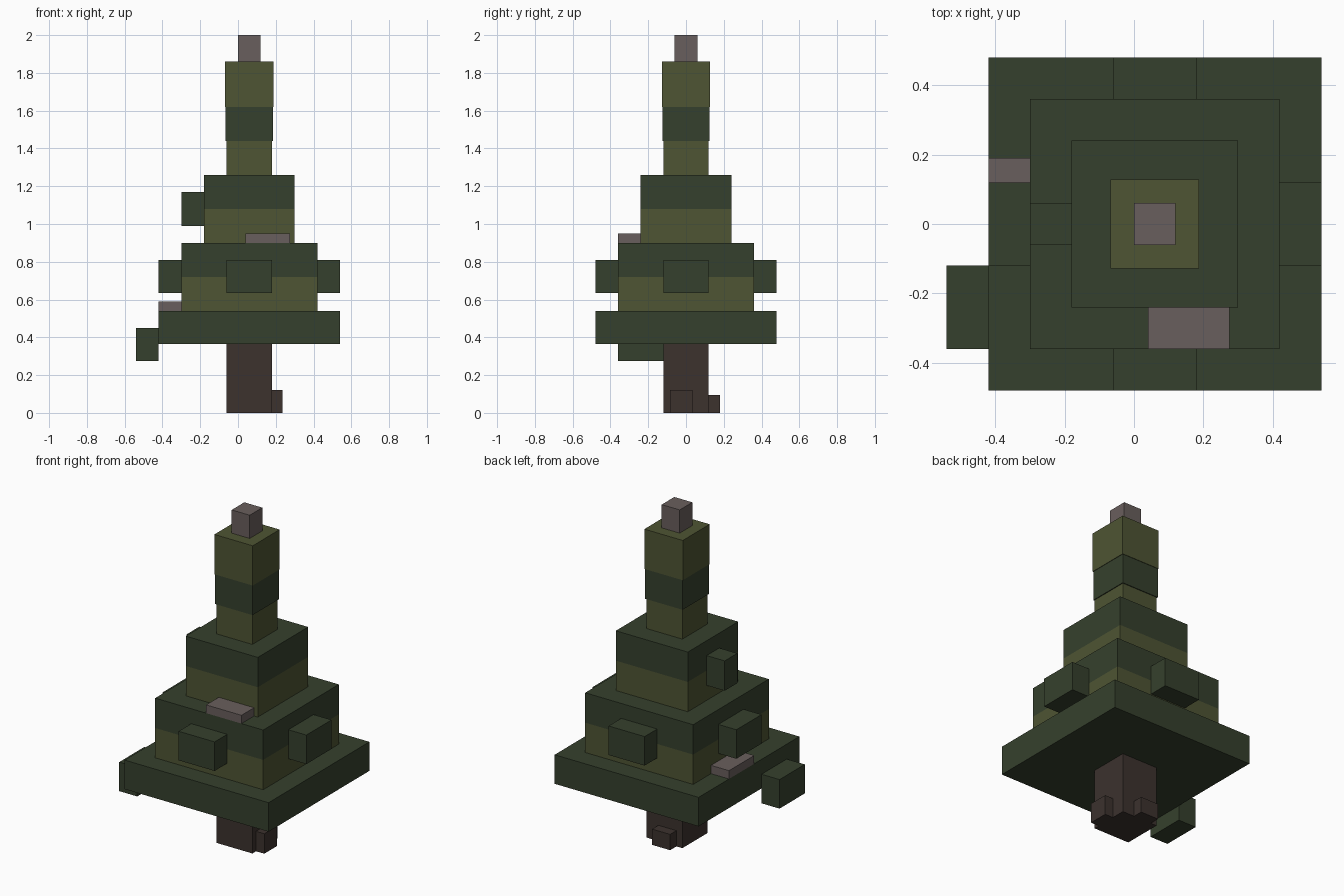
import bpy
import bmesh

default = bpy.data.objects.get("Cube")
if default:
    bpy.data.objects.remove(default, do_unlink=True)


def make_material(name, rgb):
    mat = bpy.data.materials.new(name)
    mat.use_nodes = True
    mat.diffuse_color = (*rgb, 1)
    bsdf = next(n for n in mat.node_tree.nodes if n.type == 'BSDF_PRINCIPLED')
    bsdf.inputs["Base Color"].default_value = (*rgb, 1)
    bsdf.inputs["Roughness"].default_value = 0.9
    return mat


dark_green = make_material("dark_green", (0.036, 0.051, 0.026))
olive = make_material("olive_green", (0.077, 0.089, 0.033))
bark = make_material("bark_brown", (0.045, 0.032, 0.027))
pale = make_material("pale_grey", (0.141, 0.114, 0.109))


def block(name, mat, xs, ys, zs):
    """Box spanning the given ranges."""
    bm = bmesh.new()
    bmesh.ops.create_cube(bm, size=1)
    for v in bm.verts:
        v.co = [r[0] if c < 0 else r[1] for c, r in zip(v.co, (xs, ys, zs))]
    mesh = bpy.data.meshes.new(name)
    bm.to_mesh(mesh)
    bm.free()
    mesh.materials.append(mat)
    obj = bpy.data.objects.new(name, mesh)
    bpy.context.collection.objects.link(obj)
    return obj


AXIS = 0.06  # x position of the trunk axis


def tier(name, mat, half, z0, z1):
    """Square block centred on the trunk axis."""
    return block(name, mat, (AXIS - half, AXIS + half), (-half, half), (z0, z1))


# Trunk and roots
tier("trunk", bark, 0.12, 0, 0.365)
block("left_root", bark, (0.17, 0.235), (-0.085, 0.035), (0, 0.12))
block("back_root", bark, (-0.02, 0.10), (0.11, 0.18), (0, 0.095))

# Foliage tiers from the bottom up
tier("bottom_tier", dark_green, 0.48, 0.365, 0.54)
for name, half, z in (("lower", 0.36, 0.54), ("middle", 0.24, 0.90), ("upper", 0.12, 1.26)):
    tier(name + "_tier_base", olive, half, z, z + 0.18)
    rim = half + (0.005 if name == "upper" else 0)
    tier(name + "_tier_top", dark_green, rim, z + 0.18, z + 0.36)
tier("crown", olive, 0.128, 1.62, 1.86)
tier("tip", pale, 0.06, 1.86, 2.0)

# Branch blocks on the four sides of the lower tier
for side, s in (("front", -1), ("back", 1)):
    block(side + "_branch", dark_green, (-0.06, 0.18), sorted((s * 0.36, s * 0.48)), (0.635, 0.81))
for side, s in (("right", -1), ("left", 1)):
    block(side + "_branch", dark_green, sorted((AXIS + s * 0.36, AXIS + s * 0.48)),
          (-0.12, 0.12), (0.635, 0.81))

# Single branches higher up and hanging from the bottom tier
block("middle_branch", dark_green, (-0.30, -0.18), (-0.06, 0.06), (0.99, 1.17))
block("hanging_branch", dark_green, (-0.54, -0.42), (-0.36, -0.12), (0.275, 0.45))

# Pale slabs lying on the tiers
block("front_slab", pale, (0.04, 0.275), (-0.36, -0.24), (0.90, 0.95))
block("right_slab", pale, (-0.42, -0.30), (-0.05, 0.19), (0.54, 0.59))
